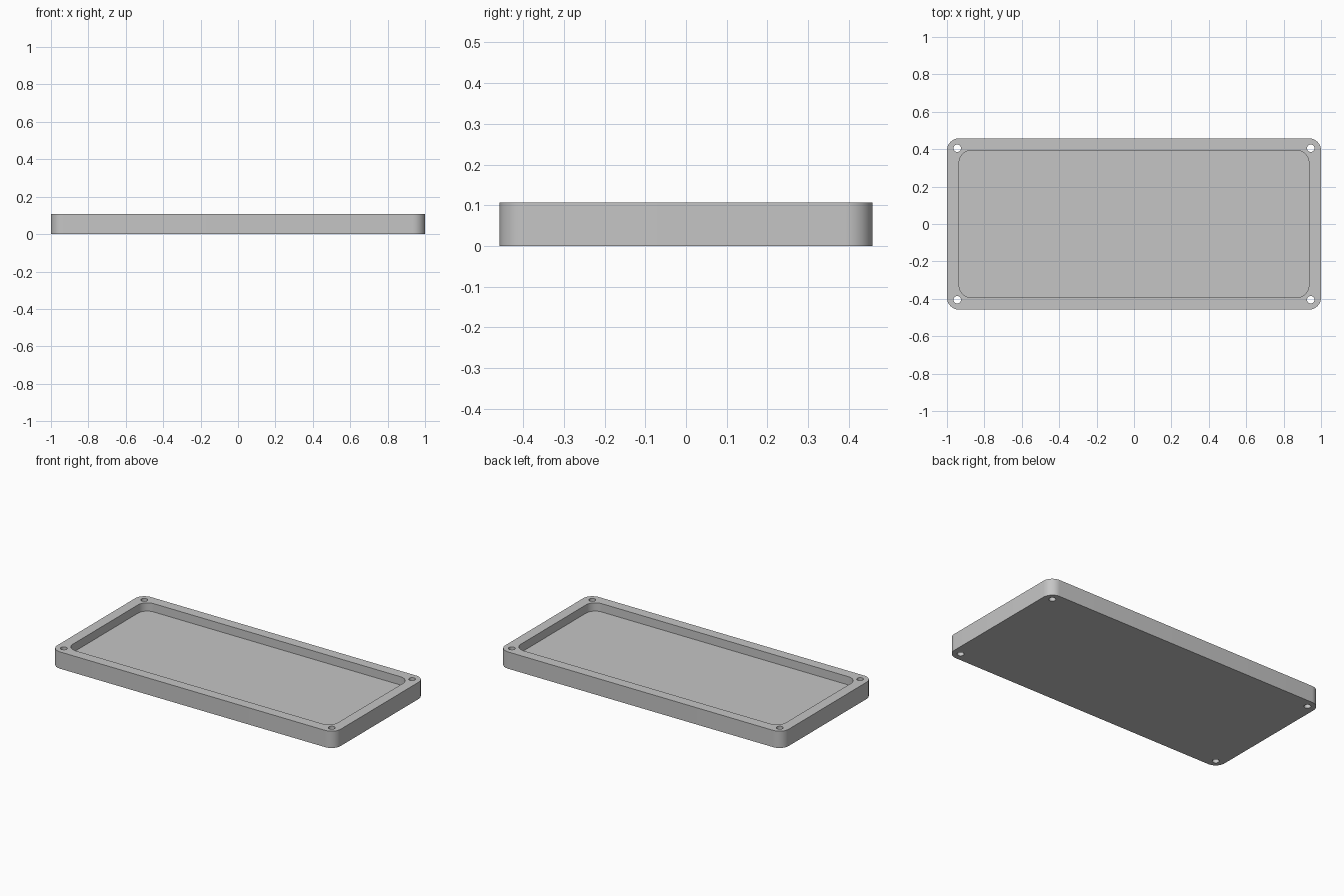
import bpy
import bmesh
from math import cos, sin, pi, radians

if "Cube" in bpy.data.objects:
    bpy.data.objects.remove(bpy.data.objects["Cube"], do_unlink=True)

HALF_X, HALF_Y, HEIGHT = 1.0, 0.458, 0.107
WALL, FLOOR = 0.065, 0.054
HOLE_X, HOLE_Y, HOLE_R = 0.945, 0.405, 0.02

grey = bpy.data.materials.new("plain grey")
grey.use_nodes = True
colour = (0.56, 0.56, 0.56, 1)
grey.diffuse_color = colour
grey.node_tree.nodes["Principled BSDF"].inputs["Base Color"].default_value = colour


def rounded_outline(hx, hy, radius, steps=12):
    """Counter-clockwise outline of a rectangle with round corners."""
    points = []
    corners = ((1, 1), (-1, 1), (-1, -1), (1, -1))
    for quarter, (sx, sy) in enumerate(corners):
        for i in range(steps + 1):
            a = (quarter + i / steps) * pi / 2
            points.append((sx * (hx - radius) + radius * cos(a),
                           sy * (hy - radius) + radius * sin(a)))
    return points


def circle_outline(cx, cy, radius, sides=32):
    return [(cx + radius * cos(2 * pi * i / sides),
             cy + radius * sin(2 * pi * i / sides)) for i in range(sides)]


def prism(name, outline, z0, z1):
    """Solid made by raising a flat outline from z0 to z1."""
    bm = bmesh.new()
    base = bm.faces.new([bm.verts.new((x, y, z0)) for x, y in outline])
    raised = bmesh.ops.extrude_face_region(bm, geom=[base], use_keep_orig=True)
    top = [v for v in raised["geom"] if isinstance(v, bmesh.types.BMVert)]
    bmesh.ops.translate(bm, verts=top, vec=(0, 0, z1 - z0))
    bmesh.ops.recalc_face_normals(bm, faces=bm.faces)
    mesh = bpy.data.meshes.new(name)
    bm.to_mesh(mesh)
    bm.free()
    mesh.materials.append(grey)
    obj = bpy.data.objects.new(name, mesh)
    bpy.context.collection.objects.link(obj)
    return obj


# Tray body with rounded corners
tray = prism("tray", rounded_outline(HALF_X, HALF_Y, WALL), 0, HEIGHT)

# Shallow pocket and the four through holes
cutters = [prism("pocket_cutter",
                 rounded_outline(HALF_X - WALL, HALF_Y - WALL, WALL),
                 FLOOR, HEIGHT + 0.1)]
for sx in (-1, 1):
    for sy in (-1, 1):
        cutters.append(prism("screw_hole_cutter",
                             circle_outline(sx * HOLE_X, sy * HOLE_Y, HOLE_R),
                             -0.1, HEIGHT + 0.1))

bpy.ops.object.select_all(action="DESELECT")
tray.select_set(True)
bpy.context.view_layer.objects.active = tray
for cutter in cutters:
    cutter.hide_render = True
    cut = tray.modifiers.new(cutter.name, "BOOLEAN")
    cut.operation = "DIFFERENCE"
    cut.solver = "EXACT"
    cut.object = cutter
    bpy.ops.object.modifier_apply(modifier=cut.name)
    bpy.data.objects.remove(cutter, do_unlink=True)

# Smooth corners and holes, crisp rims
bpy.ops.object.shade_smooth_by_angle(angle=radians(30))
